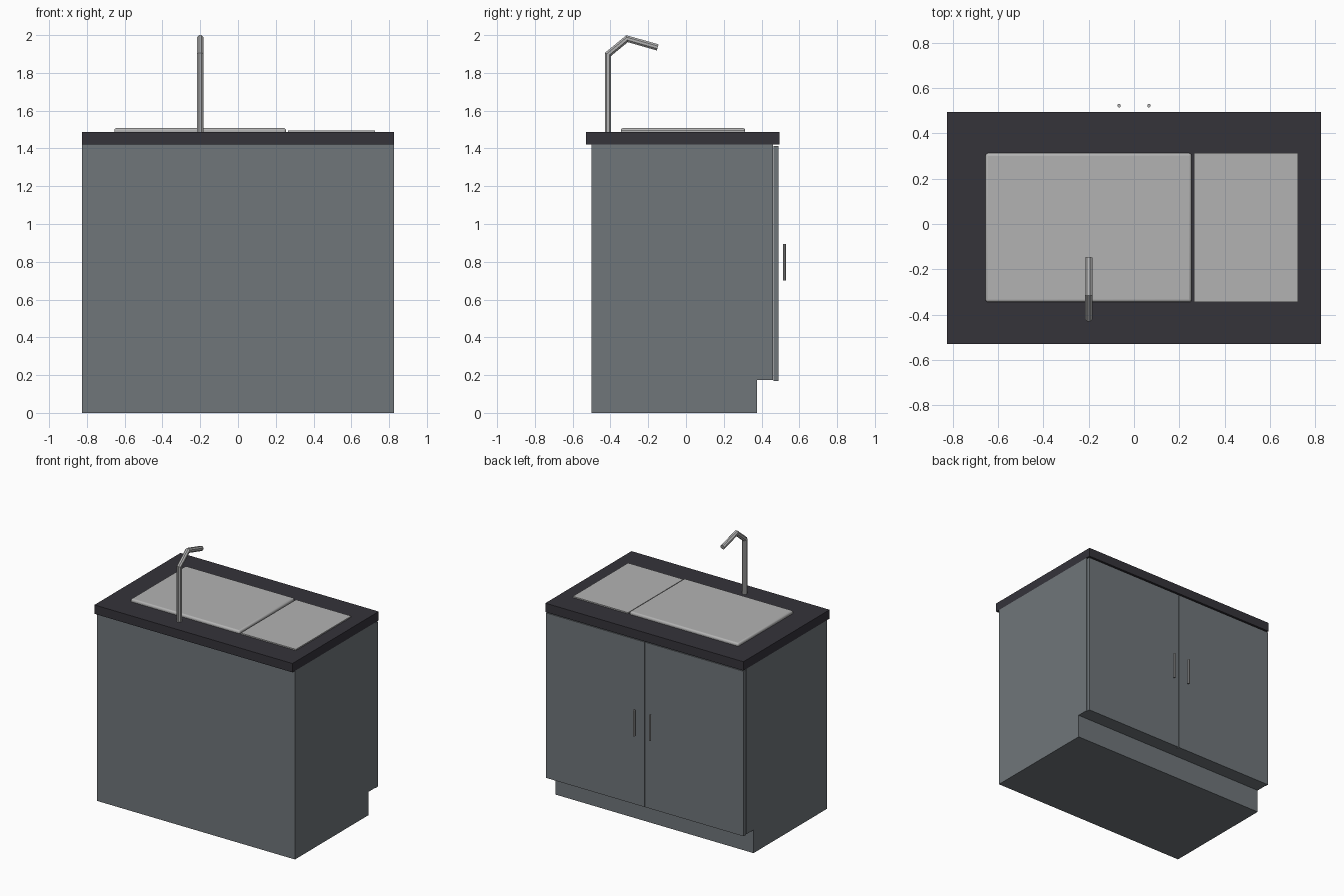
import bpy, bmesh, math
from mathutils import Vector, Matrix

cube = bpy.data.objects.get("Cube")
if cube:
    bpy.data.objects.remove(cube, do_unlink=True)


def material(name, rgb, metallic=0.0):
    m = bpy.data.materials.new(name)
    m.use_nodes = True
    m.diffuse_color = (*rgb, 1)
    m.node_tree.nodes["Principled BSDF"].inputs["Base Color"].default_value = (*rgb, 1)
    return m


grey = material("slate grey paint", (0.16, 0.18, 0.195))
dark = material("dark worktop", (0.035, 0.033, 0.042))
steel = material("brushed steel", (0.45, 0.45, 0.45))


def finish(name, bm, mat):
    bmesh.ops.recalc_face_normals(bm, faces=bm.faces)
    mesh = bpy.data.meshes.new(name)
    bm.to_mesh(mesh)
    bm.free()
    mesh.materials.append(mat)
    obj = bpy.data.objects.new(name, mesh)
    bpy.context.collection.objects.link(obj)
    return obj


def box(name, x, y, z, mat):
    """Box from (low, high) ranges on each axis."""
    bm = bmesh.new()
    size = [r[1] - r[0] for r in (x, y, z)]
    mid = [(r[0] + r[1]) / 2 for r in (x, y, z)]
    bmesh.ops.create_cube(bm, size=1, matrix=Matrix.Translation(mid) @ Matrix.Diagonal((*size, 1)))
    return finish(name, bm, mat)


def tube(name, path, radius, sides, mat):
    """Capped tube with mitred corners; the path lies in a plane of constant x."""
    bm = bmesh.new()
    pts = [Vector(p) for p in path]
    across = Vector((1, 0, 0))
    rings = []
    for i, p in enumerate(pts):
        before = (p - pts[i - 1]).normalized() if i else None
        after = (pts[i + 1] - p).normalized() if i < len(pts) - 1 else None
        before, after = before or after, after or before
        along = (before + after).normalized()
        side = along.cross(across) / along.dot(before)
        angles = [2 * math.pi * (k + 0.5) / sides for k in range(sides)]
        rings.append([bm.verts.new(p + radius * (across * math.cos(a) + side * math.sin(a)))
                      for a in angles])
    for a, b in zip(rings, rings[1:]):
        for k in range(sides):
            n = (k + 1) % sides
            bm.faces.new((a[k], a[n], b[n], b[k]))
    bm.faces.new(rings[0])
    bm.faces.new(rings[-1])
    return finish(name, bm, mat)


# Cabinet carcass: side profile with a toe recess, extruded across the width
HALF = 0.825
bm = bmesh.new()
profile = [(-0.5, 0), (0.375, 0), (0.375, 0.175), (0.46, 0.175), (0.46, 1.42), (-0.5, 1.42)]
face = bm.faces.new([bm.verts.new((-HALF, y, z)) for y, z in profile])
new = bmesh.ops.extrude_face_region(bm, geom=[face])["geom"]
bmesh.ops.translate(bm, vec=(2 * HALF, 0, 0), verts=[v for v in new if isinstance(v, bmesh.types.BMVert)])
finish("cabinet_body", bm, grey)

# Doors and their bar handles
for side, s in (("left", 1), ("right", -1)):
    box(side + "_door", sorted((s * 0.003, s * (HALF - 0.002))), (0.462, 0.49), (0.17, 1.412), grey)
    tube(side + "_door_handle", [(s * 0.066, 0.522, 0.7), (s * 0.066, 0.522, 0.895)], 0.008, 8, steel)

# Worktop
box("worktop", (-HALF, HALF), (-0.53, 0.495), (1.42, 1.487), dark)

# Sink lid with softened edges, and flat drainer plate
lid = box("sink_lid", (-0.655, 0.254), (-0.345, 0.313), (1.47, 1.508), steel)
bevel = lid.modifiers.new("soft edges", "BEVEL")
bevel.width = 0.012
bevel.segments = 3
box("drainer_plate", (0.264, 0.724), (-0.345, 0.313), (1.48, 1.496), steel)

# Bent tap
tap = tube("tap", [(-0.2, -0.413, 1.48), (-0.2, -0.413, 1.898), (-0.2, -0.312, 1.981),
                   (-0.2, -0.15, 1.935)], 0.018, 8, steel)

# Smooth shading only across the shallow bevels of the lid
bpy.ops.object.select_all(action="DESELECT")
lid.select_set(True)
bpy.context.view_layer.objects.active = lid
bpy.ops.object.shade_smooth_by_angle(angle=math.radians(40))
